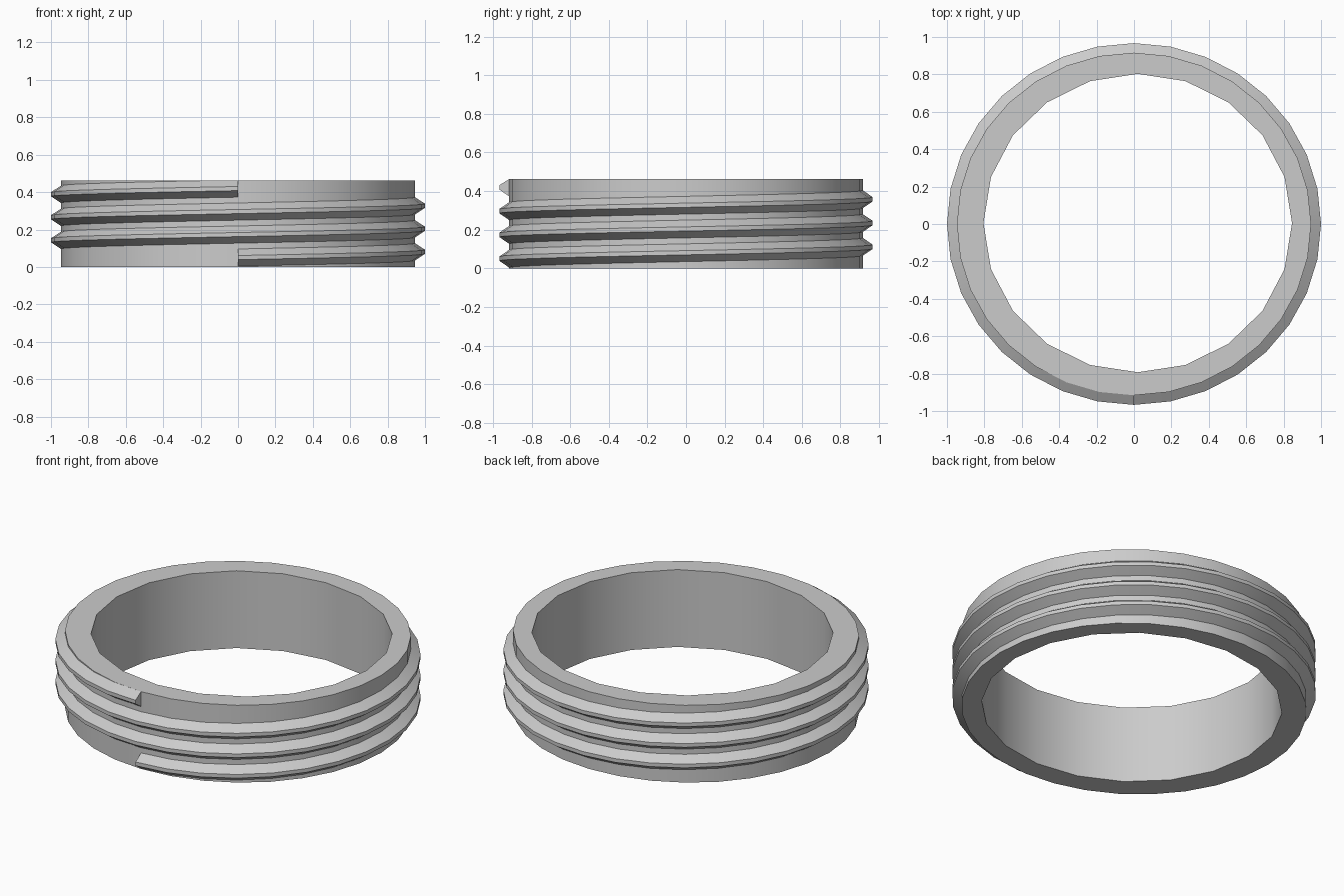
import bpy, bmesh
from math import cos, sin, pi, radians

cube = bpy.data.objects.get("Cube")
if cube:
    bpy.data.objects.remove(cube)

HEIGHT = 0.462
SQUASH = 0.967        # depth compared with width
SIDES = 32
PITCH = 0.123
TURNS = 3

grey = bpy.data.materials.new("light_grey")
grey.use_nodes = True
colour = (0.6, 0.6, 0.6, 1)
grey.diffuse_color = colour
grey.node_tree.nodes["Principled BSDF"].inputs["Base Color"].default_value = colour


def finish(bm, name):
    bmesh.ops.recalc_face_normals(bm, faces=bm.faces)
    mesh = bpy.data.meshes.new(name)
    bm.to_mesh(mesh)
    bm.free()
    mesh.materials.append(grey)
    obj = bpy.data.objects.new(name, mesh)
    bpy.context.collection.objects.link(obj)
    bpy.ops.object.select_all(action='DESELECT')
    obj.select_set(True)
    bpy.context.view_layer.objects.active = obj
    bpy.ops.object.shade_smooth_by_angle(angle=radians(30))
    return obj


def loop(bm, radius, z, sides, shift=(0, 0)):
    return [bm.verts.new((shift[0] + radius * cos(2 * pi * i / sides),
                          shift[1] + radius * SQUASH * sin(2 * pi * i / sides), z))
            for i in range(sides)]


def wall(bm, low, high):
    n = len(low)
    for i in range(n):
        j = (i + 1) % n
        bm.faces.new((low[i], low[j], high[j], high[i]))


# Ring body: round outside, coarser and slightly off-centre bore
bm = bmesh.new()
outer = [loop(bm, 0.947, z, SIDES) for z in (0, HEIGHT)]
bore = [loop(bm, 0.825, z, 20, (0.02, 0.005)) for z in (0, HEIGHT)]
wall(bm, *outer)
wall(bm, *bore)
for rims in zip(outer, bore):
    edges = [bm.edges.get((r[i - 1], r[i])) for r in rims for i in range(len(r))]
    bmesh.ops.triangle_fill(bm, edges=edges, use_beauty=True)
finish(bm, "ring_body")

# Helical thread: trapezoid ridge swept round the body, starting at the front
profile = [(0.947, -0.046), (1.0, -0.011), (1.0, 0.011), (0.947, 0.046)]
bm = bmesh.new()
sections = []
for i in range(SIDES * TURNS + 1):
    a = 2 * pi * i / SIDES - pi / 2
    z = 0.05 + PITCH * i / SIDES
    sections.append([bm.verts.new((r * cos(a), r * SQUASH * sin(a), min(z + h, HEIGHT)))
                     for r, h in profile])
for s, t in zip(sections, sections[1:]):
    for k in range(len(profile) - 1):
        bm.faces.new((s[k], t[k], t[k + 1], s[k + 1]))
bm.faces.new(sections[0])
bm.faces.new(sections[-1])
finish(bm, "screw_thread")
